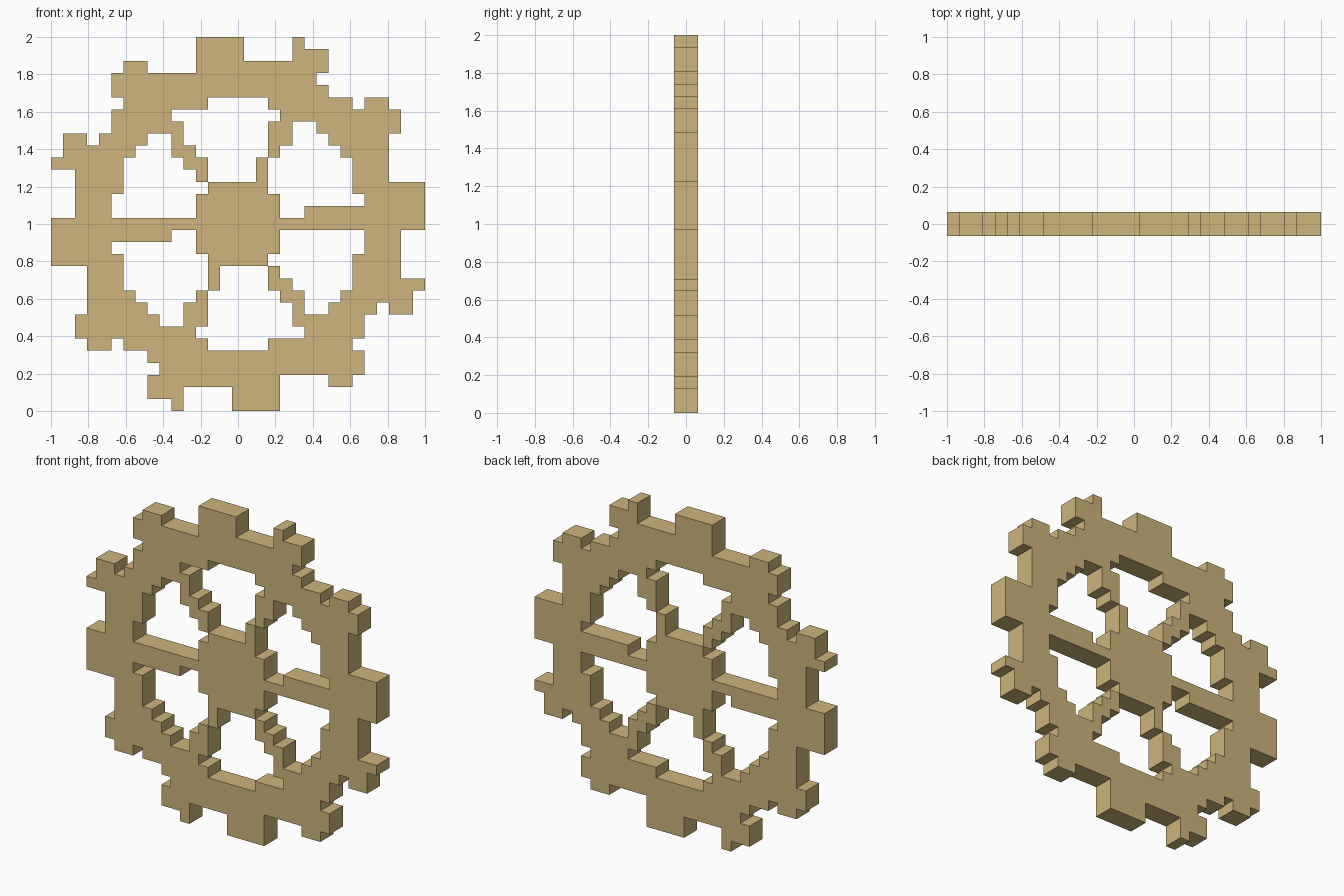
import bpy, bmesh

if "Cube" in bpy.data.objects:
    bpy.data.objects.remove(bpy.data.objects["Cube"])

N = 31            # grid cells across the wheel
U = 2 / N         # size of one cell

# Stepped profiles in grid cells (x from left, row from top).
# Each pair is a corner; the path goes sideways first, then vertically, to the next.
HALF_RIM = [0,15, 2,11, 0,10, 1,8, 3,9, 4,8, 5,6, 6,5, 5,3, 6,2, 8,3, 12,0,
            16,2, 20,0, 21,1, 23,3, 22,4, 23,5, 25,6, 26,5, 28,6, 29,8, 28,12]
LEFT_GAP = [6,10, 7,9, 8,8, 10,10, 11,11, 12,12, 13,13, 12,15, 5,13]
TOP_GAP = [13,5, 18,6, 19,7, 18,10, 17,12, 13,10, 12,9, 11,7, 10,6]
RIGHT_GAP = [20,7, 22,8, 23,9, 24,10, 25,13, 26,14, 21,15, 19,13, 18,10, 19,9]


def corners(flat):
    return list(zip(flat[::2], flat[1::2]))


def half_turn(loop):
    return [(N - x, N - y) for x, y in loop]


# Rim outline is one half plus its half turn; the gaps repeat the same way
rim = corners(HALF_RIM)
loops = [rim + half_turn(rim)]
for gap in (LEFT_GAP, TOP_GAP, RIGHT_GAP):
    loops += [corners(gap), half_turn(corners(gap))]


def is_solid(col, row):
    """Even-odd test of a cell against the vertical edges to its left."""
    inside = False
    for loop in loops:
        for k, (x, y) in enumerate(loop):
            y_prev = loop[k - 1][1]
            if x <= col and min(y, y_prev) <= row < max(y, y_prev):
                inside = not inside
    return inside


# Flat sheet of square cells
bm = bmesh.new()
grid = {}


def corner_vert(c, r):
    if (c, r) not in grid:
        grid[c, r] = bm.verts.new((c * U - 1, 0, 2 - r * U))
    return grid[c, r]


for r in range(N):
    for c in range(N):
        if is_solid(c, r):
            bm.faces.new([corner_vert(c, r + 1), corner_vert(c + 1, r + 1),
                          corner_vert(c + 1, r), corner_vert(c, r)])

mesh = bpy.data.meshes.new("gear_wheel")
bm.to_mesh(mesh)
bm.free()
gear = bpy.data.objects.new("gear_wheel", mesh)
bpy.context.collection.objects.link(gear)

# Two cells thick, centred on y = 0
solid = gear.modifiers.new("thickness", 'SOLIDIFY')
solid.thickness = 2 * U
solid.offset = 0

# Tan colour
mat = bpy.data.materials.new("tan")
mat.diffuse_color = (0.61, 0.46, 0.20, 1)
mat.use_nodes = True
mat.node_tree.nodes["Principled BSDF"].inputs["Base Color"].default_value = mat.diffuse_color
mesh.materials.append(mat)
